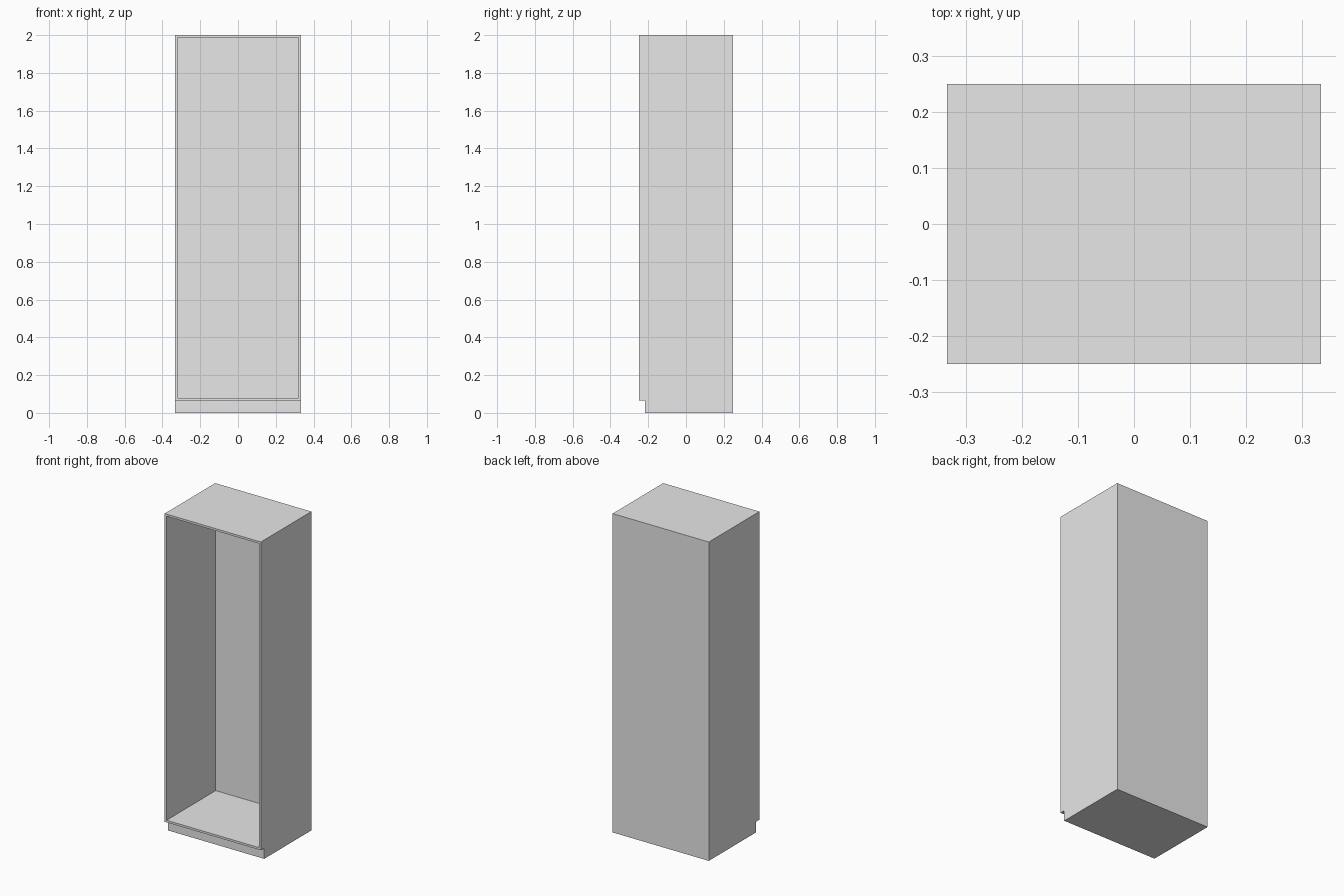
import bpy
import bmesh
from mathutils import Vector

cube = bpy.data.objects.get("Cube")
if cube:
    bpy.data.objects.remove(cube, do_unlink=True)

WIDTH, DEPTH, HEIGHT = 0.667, 0.5, 2.0
PANEL = 0.0133          # board thickness
KICK_HEIGHT = 0.0667    # toe space under the front
KICK_RECESS = 0.0333

# Grey board material
grey = bpy.data.materials.new("grey_board")
grey.use_nodes = True
colour = (0.8, 0.8, 0.8, 1.0)
grey.diffuse_color = colour
grey.node_tree.nodes["Principled BSDF"].inputs["Base Color"].default_value = colour

# Side profile with the toe notch, extruded across the width
front, back = -DEPTH / 2, DEPTH / 2
profile = [
    (front + KICK_RECESS, 0), (back, 0), (back, HEIGHT),
    (front, HEIGHT), (front, KICK_HEIGHT), (front + KICK_RECESS, KICK_HEIGHT),
]
bm = bmesh.new()
side = bm.faces.new([bm.verts.new((-WIDTH / 2, y, z)) for y, z in profile])
extruded = bmesh.ops.extrude_face_region(bm, geom=[side], use_keep_orig=True)
moved = [g for g in extruded["geom"] if isinstance(g, bmesh.types.BMVert)]
bmesh.ops.translate(bm, verts=moved, vec=Vector((WIDTH, 0, 0)))
bmesh.ops.recalc_face_normals(bm, faces=bm.faces)

# Open front: inset the large front face and push it back to the rear panel
opening = max((f for f in bm.faces if f.normal.y < -0.9), key=lambda f: f.calc_area())
bmesh.ops.inset_region(bm, faces=[opening], thickness=PANEL, use_even_offset=True)
pocket = bmesh.ops.extrude_discrete_faces(bm, faces=[opening])["faces"][0]
bmesh.ops.translate(bm, verts=pocket.verts, vec=Vector((0, DEPTH - PANEL, 0)))
bmesh.ops.recalc_face_normals(bm, faces=bm.faces)

mesh = bpy.data.meshes.new("cabinet_carcass")
bm.to_mesh(mesh)
bm.free()
mesh.materials.append(grey)
carcass = bpy.data.objects.new("cabinet_carcass", mesh)
bpy.context.collection.objects.link(carcass)
